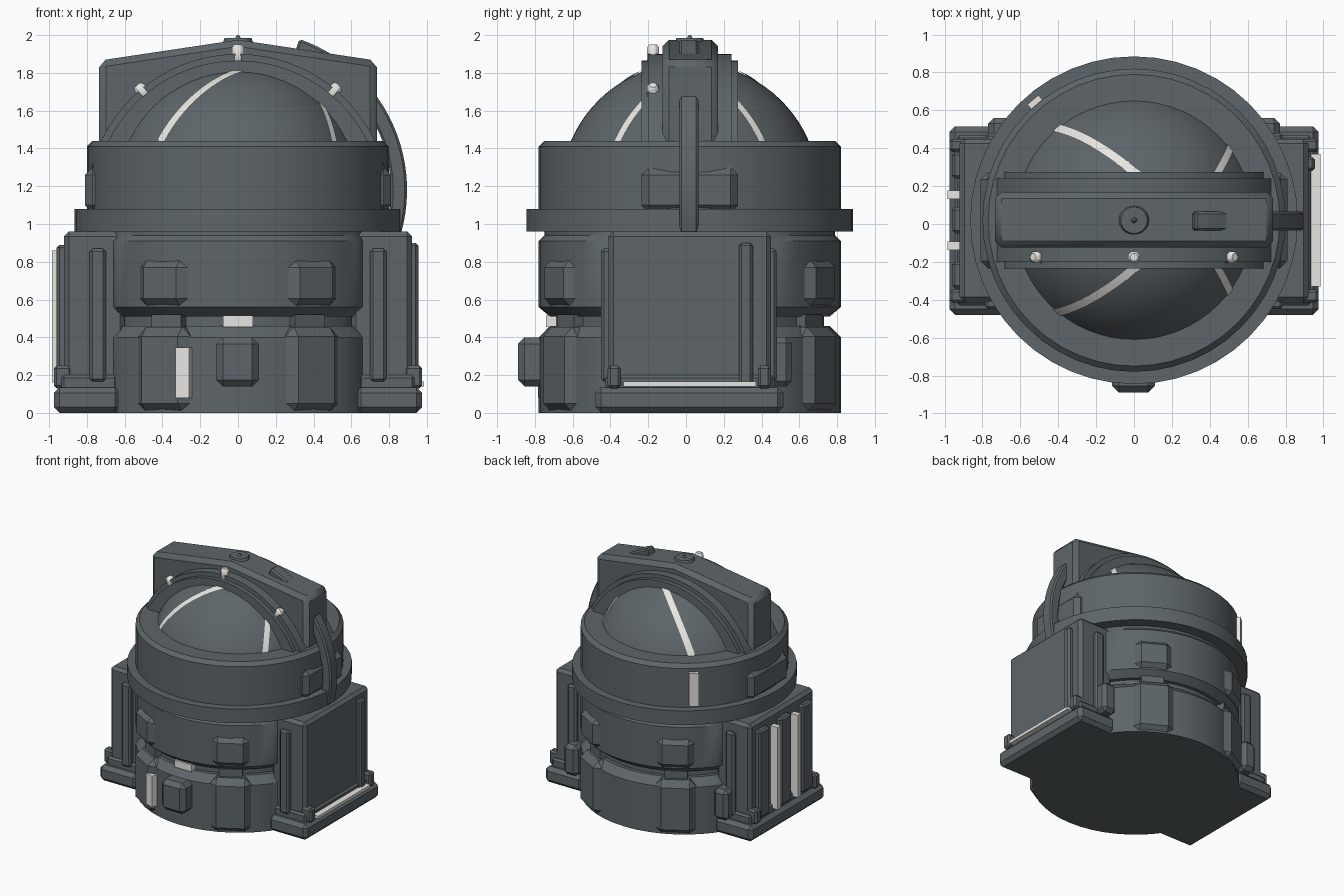
import bpy, bmesh, math
from mathutils import Matrix, Vector

cube = bpy.data.objects.get("Cube")
if cube:
    bpy.data.objects.remove(cube)

CY = 0.02  # depth of the turning axis


def material(name, rgb):
    m = bpy.data.materials.new(name)
    m.use_nodes = True
    m.diffuse_color = (*rgb, 1)
    m.node_tree.nodes["Principled BSDF"].inputs["Base Color"].default_value = (*rgb, 1)
    return m


SLATE = material("slate_grey", (0.11, 0.13, 0.14))
WHITE = material("off_white", (0.8, 0.79, 0.76))


def finish(name, bm, mat=SLATE, bevel=0, angle=35):
    bmesh.ops.recalc_face_normals(bm, faces=bm.faces)
    if bevel:
        sharp = [e for e in bm.edges if e.calc_face_angle(0) > 0.6]
        bmesh.ops.bevel(bm, geom=sharp, offset=bevel, segments=1, affect='EDGES')
    mesh = bpy.data.meshes.new(name)
    bm.to_mesh(mesh)
    bm.free()
    mesh.materials.append(mat)
    ob = bpy.data.objects.new(name, mesh)
    bpy.context.collection.objects.link(ob)
    bpy.ops.object.select_all(action='DESELECT')
    ob.select_set(True)
    bpy.context.view_layer.objects.active = ob
    bpy.ops.object.shade_smooth_by_angle(angle=math.radians(angle))
    return ob


def box(name, x, y, z, mat=SLATE, bevel=0.0, turn=0.0):
    """Box from (min, max) ranges, optionally turned about the main axis."""
    bm = bmesh.new()
    bmesh.ops.create_cube(bm, size=1)
    for v in bm.verts:
        v.co = Vector([(r[0] + r[1]) / 2 + c * (r[1] - r[0]) for c, r in zip(v.co, (x, y, z))])
    if turn:
        bmesh.ops.rotate(bm, verts=bm.verts, cent=(0, CY, 0), matrix=Matrix.Rotation(turn, 3, 'Z'))
    return finish(name, bm, mat, bevel)


def lathe(name, profile, limit_x=None, segments=48):
    """Turn (radius, height) points about the axis; limit_x flattens the sides."""
    bm = bmesh.new()
    rings = []
    for r, z in profile:
        ring = []
        for i in range(segments):
            a = math.tau * i / segments
            x = r * math.cos(a)
            if limit_x:
                x = max(-limit_x, min(limit_x, x))
            ring.append(bm.verts.new((x, CY + r * math.sin(a), z)))
        rings.append(ring)
    for a, b in zip(rings, rings[1:]):
        for i in range(segments):
            j = (i + 1) % segments
            bm.faces.new((a[i], a[j], b[j], b[i]))
    bm.faces.new(rings[0])
    bm.faces.new(rings[-1])
    return finish(name, bm)


def extrude_xz(name, outline, y0, y1, bevel=0.0):
    """Extrude an outline drawn in the front plane through the depth."""
    bm = bmesh.new()
    face = bm.faces.new([bm.verts.new((x, y0, z)) for x, z in outline])
    new = bmesh.ops.extrude_face_region(bm, geom=[face])["geom"]
    bmesh.ops.translate(bm, vec=(0, y1 - y0, 0), verts=[v for v in new if isinstance(v, bmesh.types.BMVert)])
    return finish(name, bm, SLATE, bevel)


def arc(cx, cz, r, start, end, n):
    angles = [math.radians(start + (end - start) * i / n) for i in range(n + 1)]
    return [(cx + r * math.cos(a), cz + r * math.sin(a)) for a in angles]


# Stacked body drums
lathe("base_drum", [(0.8, 0), (0.8, 0.4), (0.74, 0.46)], 0.67)
lathe("gap_core", [(0.71, 0.44), (0.71, 0.54)], 0.62)
lathe("middle_drum", [(0.74, 0.51), (0.8, 0.56), (0.8, 0.91), (0.77, 0.94), (0.77, 0.97)], 0.67)
lathe("flange", [(0.865, 0.96), (0.865, 1.08)])
lathe("upper_drum", [(0.8, 1.07), (0.8, 1.41), (0.77, 1.44), (0.6, 1.44)])

# Dome
DOME_Z, DOME_R = 1.168, 0.686
lathe("dome", [(r, z) for r, z in arc(0, DOME_Z, DOME_R, 20, 89, 16)], segments=64)

# Buttresses on the diagonals of both lower drums
for i, deg in enumerate((-30, 30, 150, 210)):
    t = math.radians(deg)
    box(f"base_buttress_{i}", (-0.16, 0.16), (CY - 0.83, CY - 0.5), (0, 0.455), bevel=0.05, turn=t)
    box(f"middle_buttress_{i}", (-0.15, 0.15), (CY - 0.83, CY - 0.5), (0.555, 0.82), bevel=0.05, turn=t)
    box(f"gap_block_{i}", (-0.09, 0.09), (CY - 0.76, CY - 0.5), (0.45, 0.52), turn=t)

# Front details
box("front_box", (-0.115, 0.11), (-0.89, -0.7), (0.14, 0.4), bevel=0.035)
box("front_gap_light", (-0.08, 0.08), (-0.74, -0.65), (0.455, 0.515), WHITE)
box("front_marker", (-0.038, 0.038), (CY - 0.845, CY - 0.78), (0.08, 0.345), WHITE, turn=math.radians(-20.5))
box("rear_marker", (-0.038, 0.038), (CY + 0.78, CY + 0.83), (1.1, 1.38), WHITE, turn=math.radians(40))

# Crossing arch over the dome with flat side pads
extrude_xz("arch", arc(0, 1.1, 0.765, 0, 180, 36), -0.235, 0.275)
extrude_xz("arch_rim", arc(0, 1.1, 0.8, 0, 180, 36), -0.2, 0.24)

# Tall crest with a shallow roof
half = [(0.735, 1.1), (0.735, 1.865), (0.0, 1.975)]
extrude_xz("crest", half + [(-x, z) for x, z in half[1::-1]], -0.125, 0.17, 0.035)

# Crest top cap
bm = bmesh.new()
for r1, r2, z0, z1 in ((0.085, 0.07, 1.95, 1.985), (0.018, 0.006, 1.98, 2.0)):
    bmesh.ops.create_cone(bm, cap_ends=True, segments=20, radius1=r1, radius2=r2, depth=z1 - z0,
                          matrix=Matrix.Translation((0, CY, (z0 + z1) / 2)))
finish("crest_cap", bm)

# Curved handle running from the crest down to the left box
extrude_xz("curved_handle", arc(0.05, 1.18, 0.845, -16, 71, 24) + arc(0.05, 1.18, 0.76, 71, -16, 24),
           -0.035, 0.065, 0.012)

# Lamp pegs on the arch
for i, deg in enumerate((50, 90, 130)):
    a = math.radians(deg)
    direction = Vector((math.cos(a), 0, math.sin(a)))
    start, end = (0.74, 0.85) if deg == 90 else (0.74, 0.83)
    place = Matrix.Translation(Vector((0, -0.175, 1.1)) + direction * (start + end) / 2)
    turn = direction.to_track_quat('Z', 'Y').to_matrix().to_4x4()
    bm = bmesh.new()
    bmesh.ops.create_cone(bm, cap_ends=True, segments=8, radius1=0.036, radius2=0.036,
                          depth=end - start, matrix=place @ turn)
    finish(f"lamp_{i}", bm, WHITE, 0.014)


# White ribbons laid on the dome
def ribbon(name, a, mid, b, width, side, n=16):
    a, mid, b = Vector(a), Vector(mid), Vector(b)
    control = 2 * mid - (a + b) / 2
    bm = bmesh.new()
    rows = []
    for i in range(n + 1):
        t = i / n
        p = a * (1 - t) ** 2 + control * 2 * t * (1 - t) + b * t * t
        d = ((control - a) * (1 - t) + (b - control) * t).normalized()
        across = Vector((-d.y, d.x)) * width / 2
        row = []
        for q in (p - across, p, p + across):
            r = DOME_R + 0.007
            z = math.sqrt(max(r * r - q.length_squared, 0.04))
            row.append(bm.verts.new((q.x, CY + side * q.y, DOME_Z + z)))
        rows.append(row)
    for r0, r1 in zip(rows, rows[1:]):
        for k in (0, 1):
            bm.faces.new((r0[k], r0[k + 1], r1[k + 1], r1[k]))
    ob = finish(name, bm, WHITE)
    if sum(p.normal.z for p in ob.data.polygons) < 0:
        ob.data.flip_normals()


for side, word in ((-1, "front"), (1, "rear")):
    ribbon(f"{word}_long_ribbon", (0.03, 0.23), (-0.21, 0.405), (-0.42, 0.49), 0.045, side)
    ribbon(f"{word}_short_ribbon", (0.43, 0.23), (0.48, 0.32), (0.515, 0.395), 0.04, side)

# Side boxes, mirrored
for s, word in ((1, "left"), (-1, "right")):
    def side_box(name, x0, x1, y, z, mat=SLATE, bevel=0.0):
        return box(f"{word}_{name}", sorted((s * x0, s * x1)), y, z, mat, bevel)

    side_box("arch_pad", 0.7, 0.81, (-0.235, 0.275), (1.06, 1.3), bevel=0.04)
    side_box("cabinet", 0.6, 0.92, (-0.41, 0.45), (0.1, 0.96), bevel=0.025)
    side_box("foot_plate", 0.62, 0.975, (-0.48, 0.515), (0, 0.135), bevel=0.03)
    side_box("foot_step", 0.64, 0.935, (-0.43, 0.47), (0.12, 0.2), bevel=0.015)
    side_box("rear_block", 0.64, 0.77, (0.4, 0.56), (0.14, 0.4), bevel=0.03)
    for y, end in ((-0.38, "front"), (0.415, "rear")):
        side_box(f"{end}_corner_stud", 0.88, 0.975, (y - 0.035, y + 0.035), (0.13, 0.25), bevel=0.015)
    side_box("front_bar", 0.7, 0.785, (-0.45, -0.38), (0.165, 0.87), bevel=0.015)
    side_box("rear_bar", 0.7, 0.785, (0.42, 0.48), (0.165, 0.87), bevel=0.015)

# Outer face of the left cabinet
box("left_outer_bar", (0.9, 0.955), (0.28, 0.355), (0.15, 0.9), bevel=0.015)
box("left_sill_strip", (0.9, 0.985), (-0.33, 0.37), (0.14, 0.165), WHITE)

# Outer face of the right cabinet: bars with white strips between
for i, y in enumerate((-0.27, 0.02, 0.31)):
    box(f"right_outer_bar_{i}", (-0.96, -0.9), (y - 0.07, y + 0.07), (0.15, 0.89), bevel=0.015)
for i, y in enumerate((-0.115, 0.155)):
    box(f"right_white_strip_{i}", (-0.985, -0.9), (y - 0.022, y + 0.022), (0.16, 0.86), WHITE)
